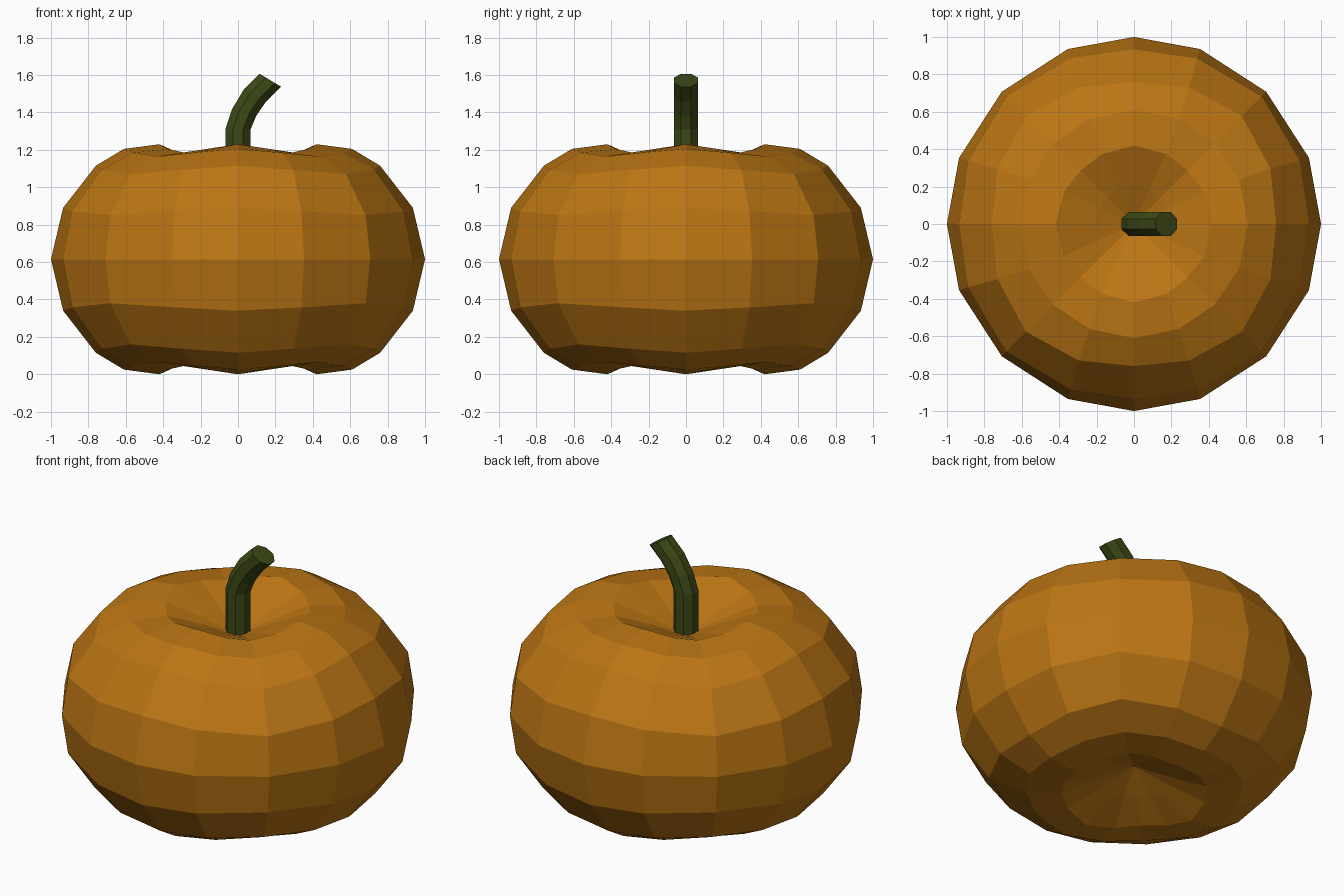
import bpy, bmesh
from math import sin, cos, radians

if "Cube" in bpy.data.objects:
    bpy.data.objects.remove(bpy.data.objects["Cube"])


def material(name, color):
    m = bpy.data.materials.new(name)
    m.diffuse_color = (*color, 1)
    m.use_nodes = True
    m.node_tree.nodes["Principled BSDF"].inputs["Base Color"].default_value = m.diffuse_color
    return m


def add_part(name, rings, start, end, mat):
    """Loft closed rings of equal length; start/end is a pole point or None for a flat cap."""
    bm = bmesh.new()
    loops = [[bm.verts.new(p) for p in ring] for ring in rings]
    n = len(loops[0])
    for a, b in zip(loops, loops[1:]):
        for i in range(n):
            j = (i + 1) % n
            bm.faces.new((a[i], a[j], b[j], b[i]))
    for loop, pole in ((loops[0], start), (loops[-1], end)):
        if pole is None:
            bm.faces.new(loop)
        else:
            c = bm.verts.new(pole)
            for i in range(n):
                bm.faces.new((loop[i], loop[(i + 1) % n], c))
    bmesh.ops.recalc_face_normals(bm, faces=bm.faces)
    me = bpy.data.meshes.new(name)
    bm.to_mesh(me)
    bm.free()
    ob = bpy.data.objects.new(name, me)
    ob.data.materials.append(mat)
    bpy.context.collection.objects.link(ob)
    return ob


# Body: slightly squared rings, given as
# (radius on axis, radius on diagonal, height on axis, height on diagonal, in-between angle)
MID = 0.615
PROFILE = [
    (1.00, 1.00, 0.00, 0.00, 20.7),
    (0.935, 0.965, 0.275, 0.235, 20.9),
    (0.76, 0.816, 0.50, 0.455, 22.0),
    (0.61, 0.61, 0.59, 0.55, 23.0),
    (0.42, 0.405, 0.615, 0.57, 24.7),
    (0.21, 0.20, 0.52, 0.50, 24.0),
]


def body_ring(row, side):
    r0, r1, h0, h1, mid = row
    pts = []
    for q in range(4):
        for a in (0, mid, 45, 90 - mid):
            t = (1 - cos(radians(4 * a))) / 2
            r, h = r0 + (r1 - r0) * t, h0 + (h1 - h0) * t
            ang = radians(90 * q + a)
            pts.append((r * cos(ang), r * sin(ang), MID + side * h))
    return pts


rings = [body_ring(p, -1) for p in reversed(PROFILE[1:])]
rings += [body_ring(p, 1) for p in PROFILE]
add_part("pumpkin_body", rings, (0, 0, MID - 0.42), (0, 0, MID + 0.42),
         material("orange_skin", (0.5, 0.18, 0.007)))

# Stem: octagonal tube bending towards +x, (centre x, centre z, tilt)
stem = []
for cx, cz, tilt in [(0, 1.0, 0), (0, 1.31, 0), (0.033, 1.40, 14),
                     (0.09, 1.49, 29), (0.173, 1.572, 31)]:
    t = radians(tilt)
    ring = []
    for i in range(8):
        a = radians(22.5 + 45 * i)
        u, v = 0.073 * cos(a), 0.07 * sin(a)
        ring.append((cx + u * cos(t), v, cz - u * sin(t)))
    stem.append(ring)
add_part("stem", stem, None, None, material("green_stem", (0.045, 0.065, 0.008)))
